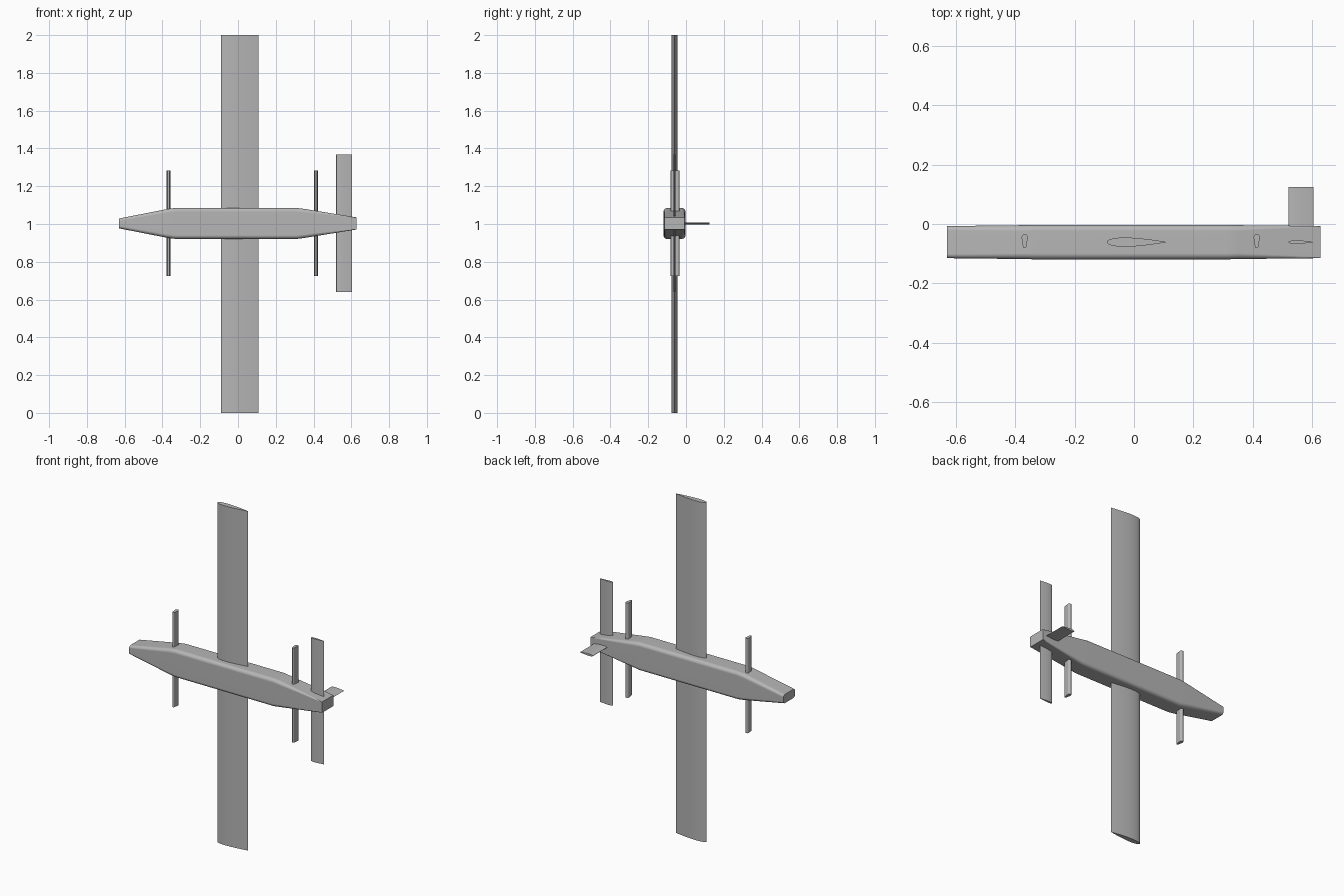
import bpy, bmesh, math

cube = bpy.data.objects.get("Cube")
if cube:
    bpy.data.objects.remove(cube, do_unlink=True)

grey = bpy.data.materials.new("plain grey")
grey.use_nodes = True
COLOUR = (0.47, 0.47, 0.47, 1)
grey.diffuse_color = COLOUR
grey.node_tree.nodes["Principled BSDF"].inputs["Base Color"].default_value = COLOUR

MID_Y = -0.061   # centre line of the body across its width
MID_Z = 1.003    # centre line of the body in height


def loft(name, rings):
    """Skin a row of matching closed rings and cap both ends."""
    bm = bmesh.new()
    rows = [[bm.verts.new(p) for p in ring] for ring in rings]
    for a, b in zip(rows, rows[1:]):
        for i in range(len(a)):
            j = (i + 1) % len(a)
            bm.faces.new((a[i], a[j], b[j], b[i]))
    bm.faces.new(rows[0])
    bm.faces.new(rows[-1])
    bmesh.ops.recalc_face_normals(bm, faces=bm.faces)
    mesh = bpy.data.meshes.new(name)
    bm.to_mesh(mesh)
    bm.free()
    mesh.materials.append(grey)
    obj = bpy.data.objects.new(name, mesh)
    bpy.context.collection.objects.link(obj)
    bpy.ops.object.select_all(action='DESELECT')
    obj.select_set(True)
    bpy.context.view_layer.objects.active = obj
    bpy.ops.object.shade_smooth_by_angle(angle=math.radians(32))
    obj.modifiers.new("flat sides", 'WEIGHTED_NORMAL').keep_sharp = True
    return obj


def rounded_section(x, half_y, half_z, radius, steps=6):
    """Rounded rectangle across the body at x."""
    ring = []
    for corner, (sy, sz) in enumerate(((1, 1), (-1, 1), (-1, -1), (1, -1))):
        for k in range(steps + 1):
            t = math.pi / 2 * (corner + k / steps)
            ring.append((x,
                         MID_Y + sy * (half_y - radius) + radius * math.cos(t),
                         MID_Z + sz * (half_z - radius) + radius * math.sin(t)))
    return ring


def airfoil(start, chord, thickness, n=20):
    """Symmetric airfoil outline as (along, across) pairs."""
    def half(t):
        return 5 * thickness * (0.2969 * math.sqrt(t) - 0.126 * t - 0.3516 * t**2
                                + 0.2843 * t**3 - 0.1015 * t**4)
    ts = [(1 - math.cos(math.pi * i / n)) / 2 for i in range(n + 1)]
    upper = [(start + chord * t, half(t)) for t in ts]
    lower = [(u, -v) for u, v in upper[-1:0:-1]]
    return upper + lower


def teardrop(x, big=0.0105, small=0.006, n=10):
    """Strut outline: a wide round end joined to a narrow round end."""
    arcs = [(-0.045, big, 0), (-0.075, small, math.pi)]
    return [(x + r * math.cos(a + math.pi * i / n), y + r * math.sin(a + math.pi * i / n))
            for y, r, a in arcs for i in range(n + 1)]


def upright(name, outline, bottom, top):
    return loft(name, [[(x, y, z) for x, y in outline] for z in (bottom, top)])


# Body: x, half width, half height, corner radius
sections = [(-0.63, 0.054, 0.026, 0.014), (-0.37, 0.057, 0.077, 0.02),
            (-0.33, 0.058, 0.082, 0.02), (0.31, 0.058, 0.082, 0.02),
            (0.35, 0.057, 0.077, 0.02), (0.628, 0.054, 0.032, 0.003)]
loft("fuselage", [rounded_section(*s) for s in sections])

# Main wing, spanning the full height
wing = [(x, y + MID_Y) for x, y in airfoil(-0.091, 0.2, 0.031)]
upright("main_wing", wing, 0, 2)

# Tail plane and fin share one airfoil
tail = airfoil(0.52, 0.084, 0.012)
upright("tail_plane", [(x, y + MID_Y) for x, y in tail], 0.64, 1.367)
loft("tail_fin", [[(x, y, MID_Z + v) for x, v in tail] for y in (MID_Y, 0.125)])

# Front and rear struts
for name, x in (("front_strut", -0.368), ("rear_strut", 0.413)):
    upright(name, teardrop(x), 0.725, 1.283)
